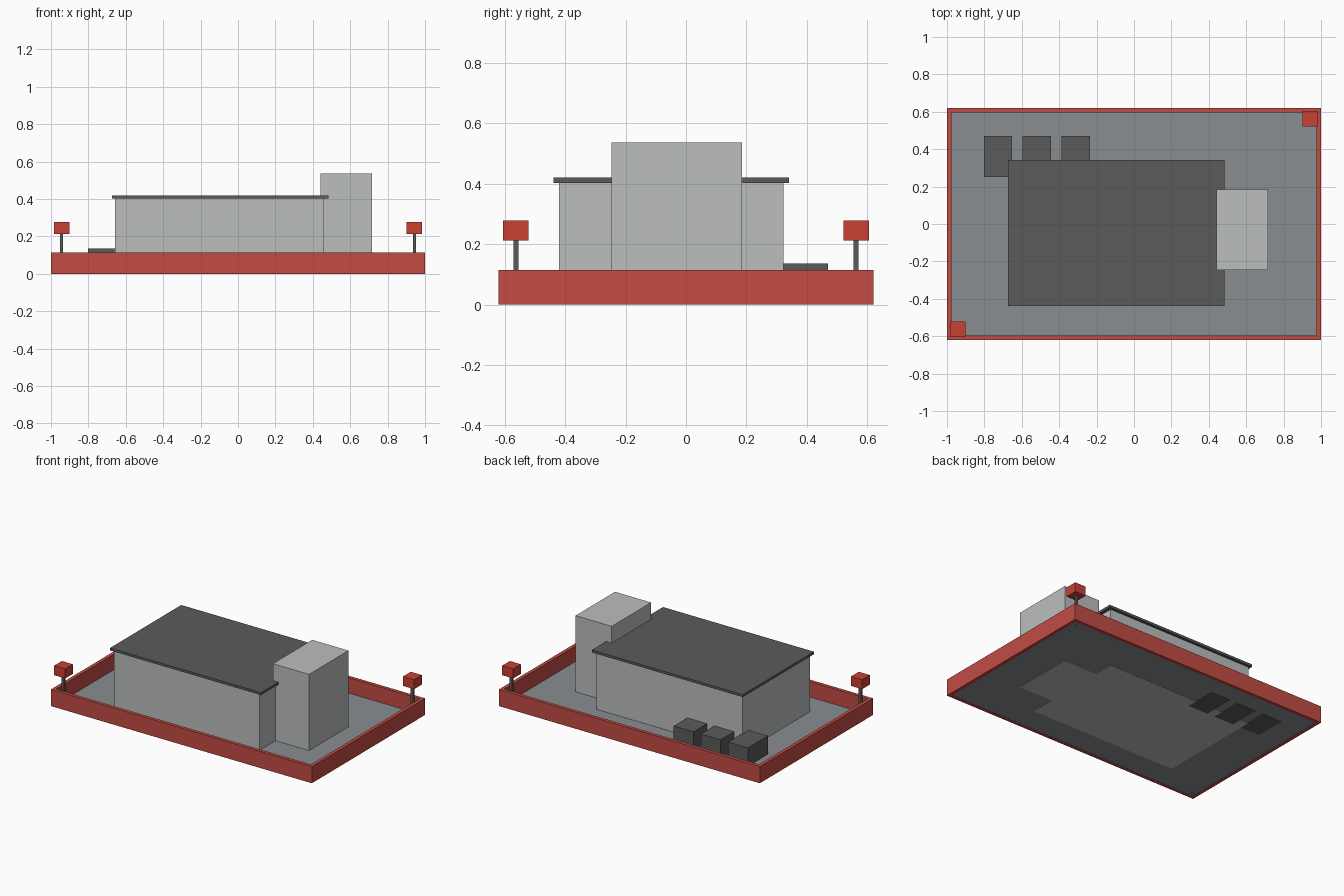
import bpy

default = bpy.data.objects.get("Cube")
if default:
    bpy.data.objects.remove(default, do_unlink=True)


def linear(c):
    c /= 255
    return c / 12.92 if c <= 0.04045 else ((c + 0.055) / 1.055) ** 2.4


def material(name, *rgb):
    colour = (*[linear(c) for c in rgb], 1)
    m = bpy.data.materials.new(name)
    m.use_nodes = True
    m.diffuse_color = colour
    m.node_tree.nodes["Principled BSDF"].inputs["Base Color"].default_value = colour
    return m


wall_grey = material("pale wall grey", 187, 191, 190)
ground_grey = material("ground grey", 138, 141, 145)
dark_grey = material("dark grey", 91, 91, 92)
rim_red = material("brick red", 194, 76, 68)
sign_red = material("bright red", 203, 64, 52)


def box(name, x, y, z, mat):
    """Box from its (min, max) range along each axis."""
    ranges = (x, y, z)
    bpy.ops.mesh.primitive_cube_add(size=1, location=[(a + b) / 2 for a, b in ranges])
    ob = bpy.context.object
    ob.name = name
    ob.scale = [b - a for a, b in ranges]
    bpy.ops.object.transform_apply(location=False, rotation=False, scale=True)
    ob.data.materials.append(mat)
    return ob


# Ground slab and the low wall around it
X, Y, T, H = 1.0, 0.62, 0.024, 0.115
box("ground", (-X + T, X - T), (-Y + T, Y - T), (0.001, 0.008), ground_grey)
box("front_rim", (-X, X), (-Y, -Y + T), (0, H), rim_red)
box("back_rim", (-X, X), (Y - T, Y), (0, H), rim_red)
box("right_rim", (-X, -X + T), (-Y + T, Y - T), (0, H), rim_red)
box("left_rim", (X - T, X), (-Y + T, Y - T), (0, H), rim_red)

# Main hall, overhanging roof and side tower
box("hall", (-0.658, 0.46), (-0.42, 0.322), (0, 0.403), wall_grey)
box("roof", (-0.674, 0.483), (-0.438, 0.341), (0.403, 0.42), dark_grey)
box("tower", (0.44, 0.717), (-0.247, 0.185), (0, 0.536), wall_grey)

# Row of storage units behind the hall
for i in range(3):
    x = -0.803 + i * 0.208
    box(f"storage_unit_{i + 1}", (x, x + 0.152), (0.25, 0.47), (0, 0.135), dark_grey)

# Sign boxes on posts in two opposite corners
for name, s in (("front_right", -1), ("back_left", 1)):
    cx, cy = s * 0.943, s * 0.563
    box(name + "_post", (cx - 0.008, cx + 0.008), (cy - 0.008, cy + 0.008), (0, 0.215), dark_grey)
    box(name + "_sign", (cx - 0.042, cx + 0.042), (cy - 0.042, cy + 0.042), (0.212, 0.278), sign_red)
